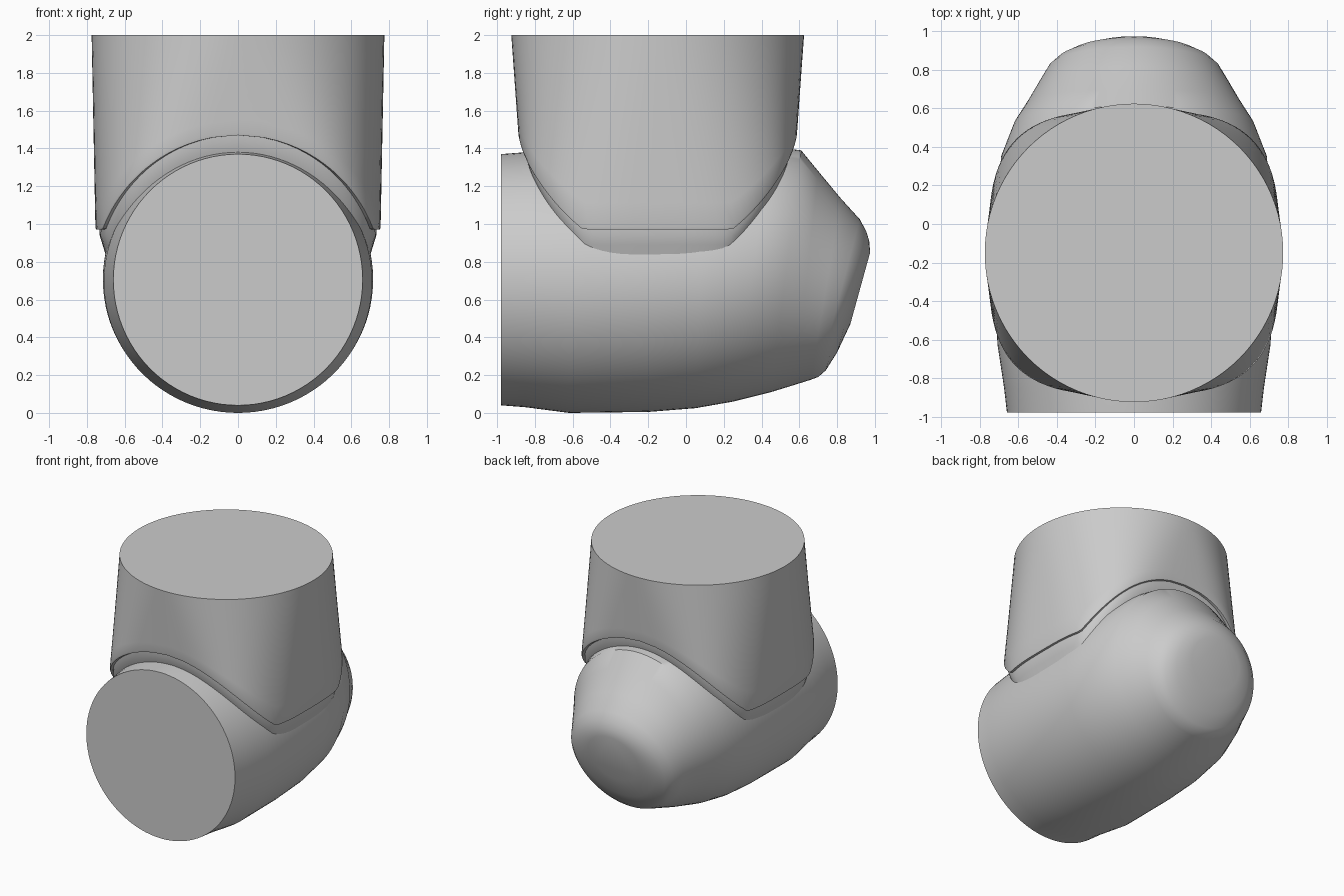
import bpy, bmesh, math

cube = bpy.data.objects.get("Cube")
if cube:
    bpy.data.objects.remove(cube, do_unlink=True)

SEG = 96
CY = -0.15  # centre line of the upright sleeve

grey = bpy.data.materials.new("plain_grey")
grey.use_nodes = True
grey.diffuse_color = (0.6, 0.6, 0.6, 1)
grey.node_tree.nodes["Principled BSDF"].inputs["Base Color"].default_value = (0.6, 0.6, 0.6, 1)


def loft(name, rings, angle):
    """Skin a list of closed rings and cap both ends."""
    bm = bmesh.new()
    rows = [[bm.verts.new(p) for p in ring] for ring in rings]
    for a, b in zip(rows, rows[1:]):
        for i in range(SEG):
            j = (i + 1) % SEG
            bm.faces.new((a[i], a[j], b[j], b[i]))
    bm.faces.new(rows[0])
    bm.faces.new(rows[-1])
    bmesh.ops.recalc_face_normals(bm, faces=bm.faces[:])
    mesh = bpy.data.meshes.new(name)
    bm.to_mesh(mesh)
    bm.free()
    mesh.materials.append(grey)
    obj = bpy.data.objects.new(name, mesh)
    bpy.context.collection.objects.link(obj)
    bpy.ops.object.select_all(action="DESELECT")
    obj.select_set(True)
    bpy.context.view_layer.objects.active = obj
    bpy.ops.object.shade_smooth_by_angle(angle=math.radians(angle))
    return obj


def angles():
    return [2 * math.pi * i / SEG for i in range(SEG)]


def tilted_ring(top_y, top_z, low_y, low_z, half_width):
    """Ellipse spanning a top point and a bottom point."""
    ring = []
    for a in angles():
        t = (1 + math.cos(a)) / 2
        ring.append((half_width * math.sin(a),
                     low_y + (top_y - low_y) * t,
                     low_z + (top_z - low_z) * t))
    return ring


def superellipse(a, rx, ry, n):
    c, s = math.cos(a), math.sin(a)
    x = math.copysign(abs(c) ** (2 / n), c) * rx
    y = math.copysign(abs(s) ** (2 / n), s) * ry
    return x, y


def rim_ring(scale, drop):
    """Saddle-shaped lower rim that follows the curve of the pipe."""
    ring = []
    for a in angles():
        x, y = superellipse(a, 0.755, 0.738, 3.2)
        z = max(0.97, 0.7 + math.sqrt(max(0, 0.77 ** 2 - x * x)))
        ring.append((x * scale, CY + y * scale, z - drop))
    return ring


# Horizontal pipe with a blunt, tilted back end
loft("pipe_body", [tilted_ring(*r) for r in (
    (-0.98, 1.37, -0.98, 0.04, 0.66),
    (-0.85, 1.38, -0.85, 0.03, 0.675),
    (-0.62, 1.39, -0.62, 0.0, 0.71),
    (-0.2, 1.40, -0.2, 0.005, 0.715),
    (0.1, 1.40, 0.05, 0.025, 0.715),
    (0.45, 1.41, 0.25, 0.06, 0.69),
    (0.61, 1.39, 0.45, 0.11, 0.62),
    (0.70, 1.28, 0.58, 0.15, 0.55),
    (0.82, 1.135, 0.66, 0.175, 0.49),
    (0.92, 1.025, 0.70, 0.19, 0.445),
    (0.955, 0.96, 0.74, 0.225, 0.40),
    (0.97, 0.91, 0.80, 0.32, 0.33),
    (0.975, 0.85, 0.87, 0.47, 0.22),
)], 40)

# Upright sleeve: round at the top, squarer at the saddle rim
top = [(0.775 * math.cos(a), CY + 0.775 * math.sin(a), 2.0) for a in angles()]
low = rim_ring(1.0, -0.015)
walls = []
for k in range(9):
    t = k / 8
    walls.append([tuple(p + (q - p) * t for p, q in zip(u, v))
                  for u, v in zip(top, low)])
loft("upright_sleeve", walls + [rim_ring(0.995, 0.0), rim_ring(0.95, 0.0)], 40)

# Recessed neck that joins the sleeve to the pipe
loft("neck", [rim_ring(0.972, -0.03), rim_ring(0.97, 0.03),
              rim_ring(0.95, 0.08), rim_ring(0.90, 0.2)], 40)
